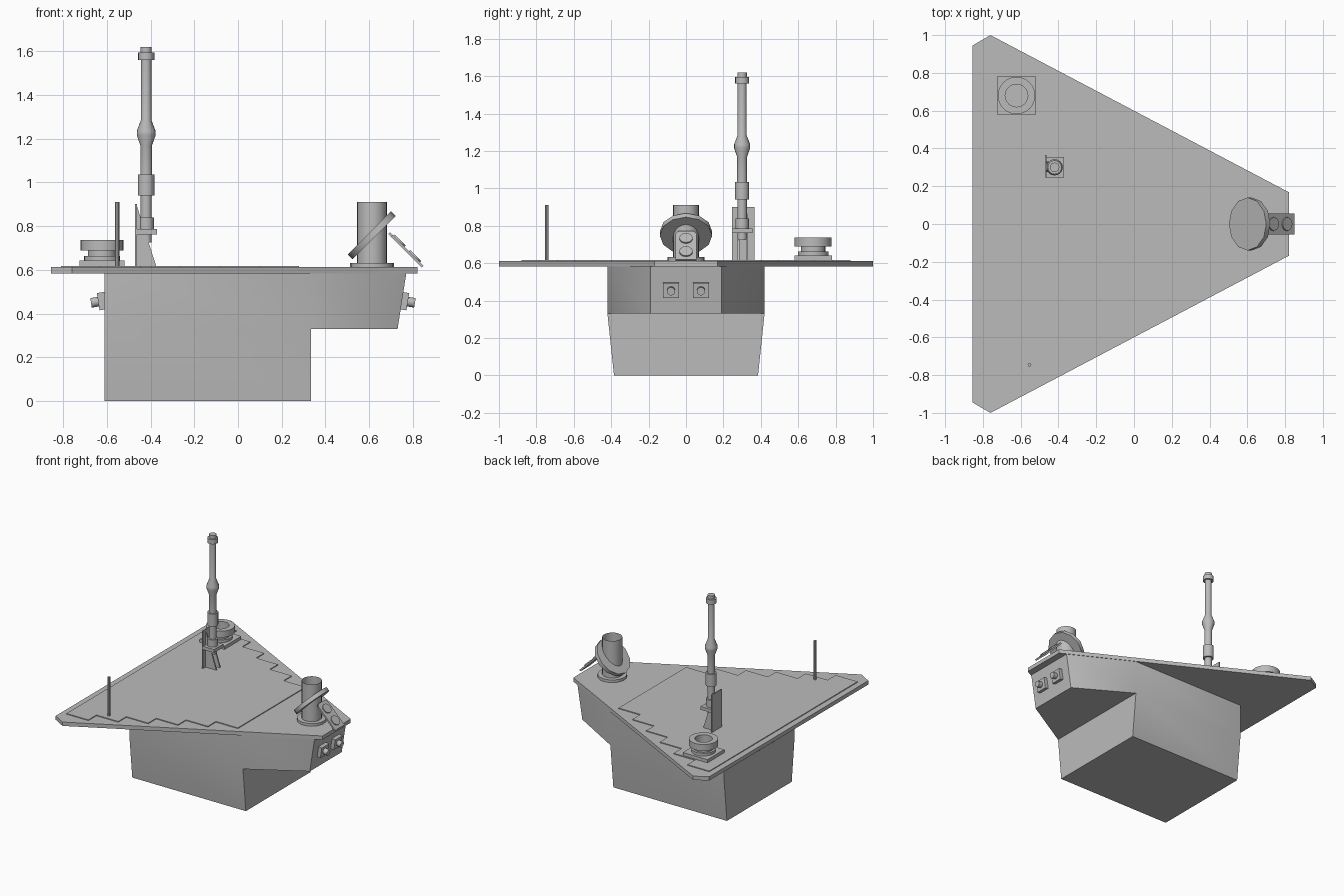
import bpy, bmesh, math
from mathutils import Matrix, Vector

if "Cube" in bpy.data.objects:
    bpy.data.objects.remove(bpy.data.objects["Cube"])

grey = bpy.data.materials.new("plain_grey")
grey.diffuse_color = (0.5, 0.5, 0.5, 1)
grey.use_nodes = True
grey.node_tree.nodes["Principled BSDF"].inputs["Base Color"].default_value = grey.diffuse_color


def finish(name, bm, matrix=None, closed=True):
    if matrix is not None:
        bm.transform(matrix)
    if closed:
        bmesh.ops.recalc_face_normals(bm, faces=bm.faces[:])
    me = bpy.data.meshes.new(name)
    bm.to_mesh(me)
    bm.free()
    me.materials.append(grey)
    me.shade_smooth()
    me.set_sharp_from_angle(angle=math.radians(32))
    ob = bpy.data.objects.new(name, me)
    bpy.context.collection.objects.link(ob)
    return ob


def place(loc, tilt=0):
    return Matrix.Translation(loc) @ Matrix.Rotation(math.radians(tilt), 4, 'Y')


def prism(name, outline, z0, z1, matrix=None):
    bm = bmesh.new()
    f = bm.faces.new([bm.verts.new((x, y, z0)) for x, y in outline])
    top = bmesh.ops.extrude_face_region(bm, geom=[f])["geom"]
    vs = [v for v in top if isinstance(v, bmesh.types.BMVert)]
    bmesh.ops.translate(bm, verts=vs, vec=(0, 0, z1 - z0))
    return finish(name, bm, matrix)


def box(name, size, matrix):
    x, y, z = (s / 2 for s in size)
    return prism(name, [(-x, -y), (x, -y), (x, y), (-x, y)], -z, z, matrix)


def lathe(name, profile, matrix, n=16, closed=True):
    # spin (radius, height) points round the local z axis
    bm = bmesh.new()
    rings = []
    for r, z in profile:
        if r == 0:
            rings.append([bm.verts.new((0, 0, z))] * n)
        else:
            rings.append([bm.verts.new((r * math.cos(a), r * math.sin(a), z))
                          for a in (2 * math.pi * i / n for i in range(n))])
    for a, b in zip(rings, rings[1:]):
        for i in range(n):
            j = (i + 1) % n
            quad = list(dict.fromkeys((a[i], a[j], b[j], b[i])))
            bm.faces.new(quad)
    return finish(name, bm, matrix, closed)


def mirrored(half):
    # complete an outline from its +y half
    return half + [(x, -y) for x, y in reversed(half)]


# Hull: tapered box below, overhanging wedge nose above
low = mirrored([(-0.61, 0.385), (0.335, 0.385)])
mid = mirrored([(-0.61, 0.42), (0.335, 0.42), (0.73, 0.19)])
top = mirrored([(-0.61, 0.42), (0.335, 0.42), (0.77, 0.19)])
bm = bmesh.new()
L = [bm.verts.new((x, y, 0)) for x, y in low]
M = [bm.verts.new((x, y, 0.33)) for x, y in mid]
T = [bm.verts.new((x, y, 0.585)) for x, y in top]
for i in range(6):
    j = (i + 1) % 6
    bm.faces.new((M[i], M[j], T[j], T[i]))
M4 = [M[0], M[1], M[4], M[5]]
for i in range(4):
    j = (i + 1) % 4
    bm.faces.new((L[i], L[j], M4[j], M4[i]))
bm.faces.new(L)
bm.faces.new(T)
bm.faces.new(M[1:5])
finish("hull", bm)

# Deck plate
prism("deck", mirrored([(-0.855, 0.945), (-0.76, 1.0), (0.82, 0.168)]), 0.583, 0.612)

# Raised deck panel with stepped edges
half, steps, x0, x1 = [], 6, -0.81, 0.28
for i in range(steps):
    a = x0 + (x1 - x0) * i / steps
    b = x0 + (x1 - x0) * (i + 1) / steps
    y = 1 - (b + 0.76) * 0.527 - 0.05
    half += [(a, y), (b, y)]
prism("deck_panel", mirrored(half), 0.611, 0.618)

# Lamps on nose and rear wall
for side, x in ((1, 0.752), (-1, -0.615)):
    for y in (-0.08, 0.08):
        m = place((x, y, 0.458), 99 * side)
        box("lamp_plate", (0.08, 0.085, 0.05), m)
        lathe("lamp", [(0, 0), (0.022, 0), (0.022, 0.058), (0, 0.058)], m, 12)

# Mast
lathe("mast", [(0, 0.725), (0.025, 0.725), (0.025, 0.78), (0.036, 0.78), (0.036, 0.84),
               (0.025, 0.84), (0.025, 0.94), (0.038, 0.94), (0.038, 1.035), (0.027, 1.035),
               (0.027, 1.17), (0.043, 1.215), (0.043, 1.235), (0.024, 1.285), (0.024, 1.56),
               (0.037, 1.56), (0.037, 1.595), (0.025, 1.595), (0.025, 1.62), (0, 1.62)],
      place((-0.42, 0.3, 0)))
box("mast_clamp", (0.1, 0.11, 0.025), place((-0.42, 0.3, 0.773)))

# Mast bracket: back plate and two triangular gussets
box("mast_back_plate", (0.008, 0.12, 0.285), place((-0.466, 0.305, 0.758)))
for y in (0.28, 0.325):
    turn = Matrix.Translation((0, y, 0)) @ Matrix.Rotation(math.pi / 2, 4, 'X')
    prism("mast_gusset", [(-0.465, 0.61), (-0.372, 0.61), (-0.465, 0.9)], -0.005, 0.005, turn)

# Thin post
lathe("thin_post", [(0, 0.61), (0.01, 0.61), (0.01, 0.91), (0, 0.91)],
      place((-0.553, -0.745, 0)), 8)

# Capped vent on a square foot
box("vent_foot", (0.205, 0.2, 0.032), place((-0.622, 0.68, 0.626)))
lathe("vent", [(0, 0.64), (0.082, 0.64), (0.082, 0.662), (0.065, 0.662), (0.065, 0.688),
               (0.099, 0.688), (0.099, 0.736), (0.06, 0.736), (0.06, 0.67), (0, 0.67)],
      place((-0.622, 0.68, 0)), 24)

# Open tube with round base and a slanted disc through it
lathe("tube_base", [(0, 0.61), (0.1, 0.61), (0.1, 0.632), (0, 0.632)], place((0.613, 0, 0)), 20)
lathe("tube", [(0.069, 0.63), (0.069, 0.91)], place((0.613, 0, 0)), 20, False)
lathe("slanted_disc", [(0, -0.015), (0.14, -0.015), (0.14, 0.015), (0, 0.015)],
      place((0.612, 0, 0.758), -45), 12)

# Sloping plate with two round buttons, leaning over the nose
lean = place((0.768, 0, 0.691), 45)
prism("sloping_plate", mirrored([(-0.108, 0.04), (-0.09, 0.055), (0.108, 0.055)]),
      -0.006, 0.006, lean)
for s in (-0.05, 0.05):
    lathe("round_button", [(0, 0), (0.036, 0), (0.036, 0.014), (0, 0.014)],
          lean @ Matrix.Translation((s, 0, 0)), 12)
